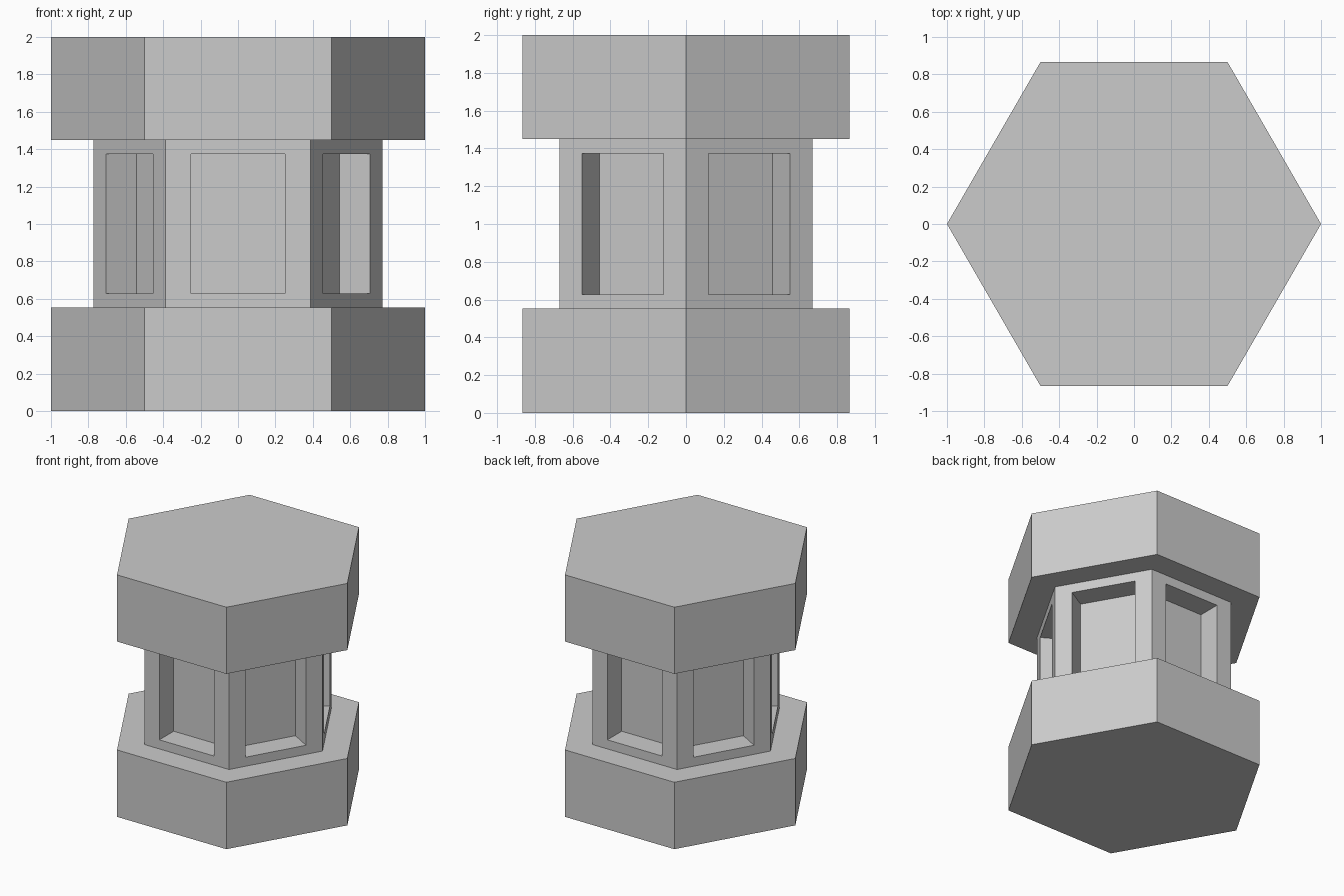
import bpy, bmesh, math
from mathutils import Vector

if "Cube" in bpy.data.objects:
    bpy.data.objects.remove(bpy.data.objects["Cube"])

# Stepped hexagonal profile: (corner radius, height)
PROFILE = [(1, 0), (1, 0.553), (0.773, 0.553), (0.773, 1.449), (1, 1.449), (1, 2)]
PANEL_HALF_W, PANEL_Z, DEPTH = 0.25, (0.628, 1.374), 0.187

bm = bmesh.new()
rings = [[bm.verts.new((r * math.cos(i * math.pi / 3), r * math.sin(i * math.pi / 3), z))
          for i in range(6)] for r, z in PROFILE]
waist = []
for k in range(len(rings) - 1):
    for i in range(6):
        j = (i + 1) % 6
        f = bm.faces.new((rings[k][i], rings[k][j], rings[k + 1][j], rings[k + 1][i]))
        if k == 2:
            waist.append(f)
bm.faces.new(rings[0][::-1])
bm.faces.new(rings[-1])
bm.normal_update()

# Recessed window panel in each side of the waist
for f in waist:
    n = f.normal.copy()
    side = Vector((0, 0, 1)).cross(n)
    centre = f.calc_center_median()
    mid = centre.z
    bmesh.ops.inset_individual(bm, faces=[f], thickness=0.05, use_even_offset=True)
    for v in f.verts:
        s = 1 if (v.co - centre).dot(side) > 0 else -1
        p = centre + side * s * PANEL_HALF_W
        v.co = (p.x, p.y, PANEL_Z[1] if v.co.z > mid else PANEL_Z[0])
    bmesh.ops.inset_individual(bm, faces=[f], thickness=0.0)
    for v in f.verts:
        v.co -= n * DEPTH

bmesh.ops.recalc_face_normals(bm, faces=bm.faces)
mesh = bpy.data.meshes.new("hexagonal_pillar")
bm.to_mesh(mesh)
bm.free()
bpy.context.collection.objects.link(bpy.data.objects.new("hexagonal_pillar", mesh))
